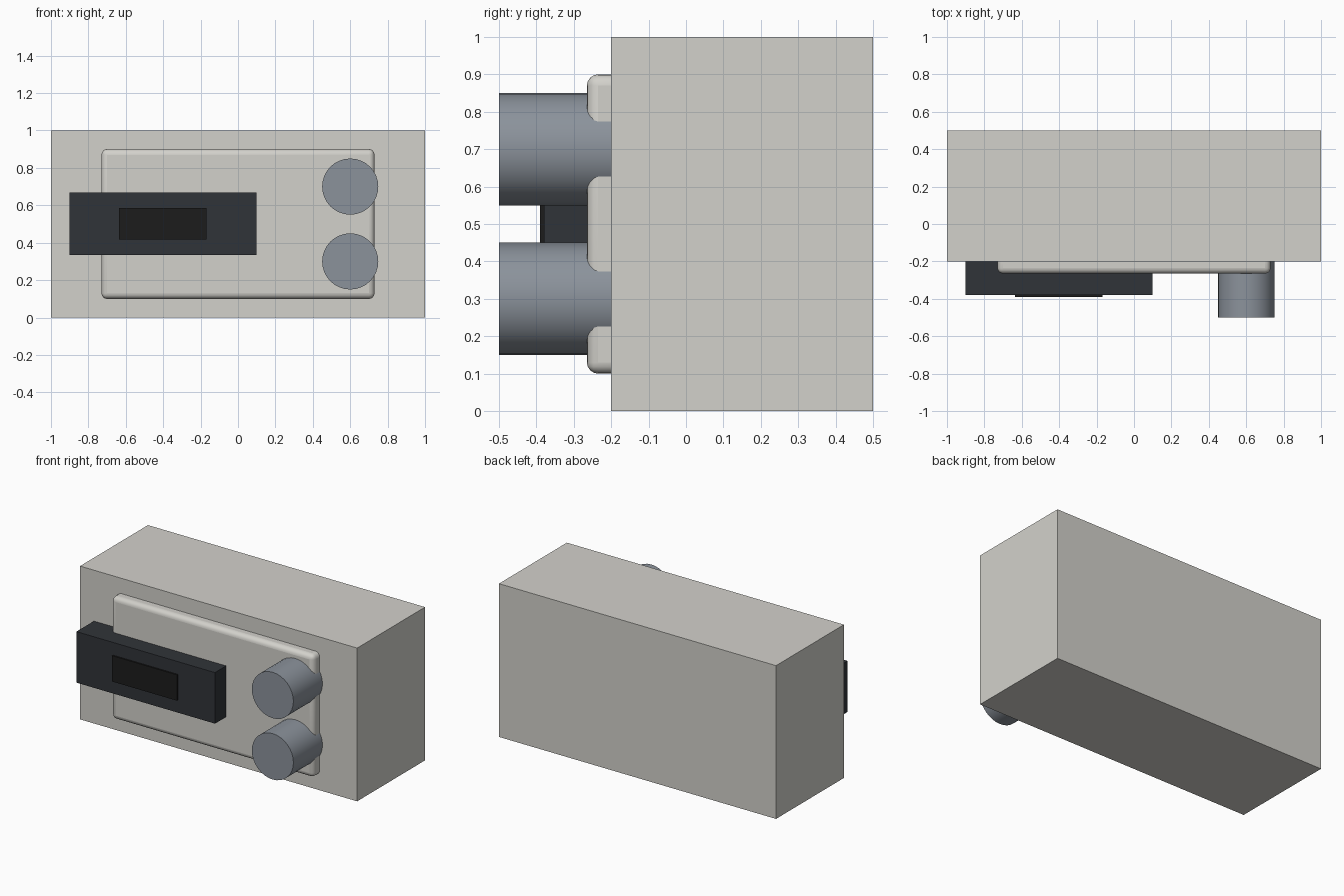
import bpy, math

if "Cube" in bpy.data.objects:
    bpy.data.objects.remove(bpy.data.objects["Cube"])


def paint(obj, name, color):
    mat = bpy.data.materials.get(name) or bpy.data.materials.new(name)
    mat.diffuse_color = (*color, 1)
    mat.use_nodes = True
    mat.node_tree.nodes["Principled BSDF"].inputs["Base Color"].default_value = mat.diffuse_color
    obj.data.materials.append(mat)


def box(name, x, y, z, mat, color, bevel=0):
    spans = (x, y, z)
    bpy.ops.mesh.primitive_cube_add(size=1, location=[(a + b) / 2 for a, b in spans])
    obj = bpy.context.object
    obj.name = name
    obj.scale = [b - a for a, b in spans]
    bpy.ops.object.transform_apply(location=False, rotation=False, scale=True)
    paint(obj, mat, color)
    if bevel:
        mod = obj.modifiers.new("rounded_edges", 'BEVEL')
        mod.width = bevel
        mod.segments = 4
        bpy.ops.object.shade_smooth_by_angle(angle=math.radians(40))
    return obj


CASING = (0.65, 0.64, 0.60)
DARK = (0.03, 0.034, 0.04)
BLACK = (0.012, 0.012, 0.012)
STEEL = (0.26, 0.29, 0.33)

# Main casing and raised, rounded front panel
box("casing", (-1, 1), (-0.2, 0.5), (0, 1), "casing_grey", CASING)
box("front_panel", (-0.73, 0.73), (-0.265, -0.135), (0.1, 0.9), "casing_grey", CASING, 0.03)

# Dark display block with its inner screen
box("display_block", (-0.9, 0.1), (-0.38, -0.2), (0.335, 0.668), "dark_plastic", DARK)
box("display_screen", (-0.635, -0.168), (-0.39, -0.36), (0.417, 0.585), "black_screen", BLACK)

# Two control knobs facing forward
for name, z in (("upper_knob", 0.7), ("lower_knob", 0.3)):
    bpy.ops.mesh.primitive_cylinder_add(vertices=32, radius=0.15, depth=0.3,
                                        location=(0.6, -0.35, z),
                                        rotation=(math.pi / 2, 0, 0))
    knob = bpy.context.object
    knob.name = name
    paint(knob, "knob_steel", STEEL)
    bpy.ops.object.shade_smooth_by_angle(angle=math.radians(30))
